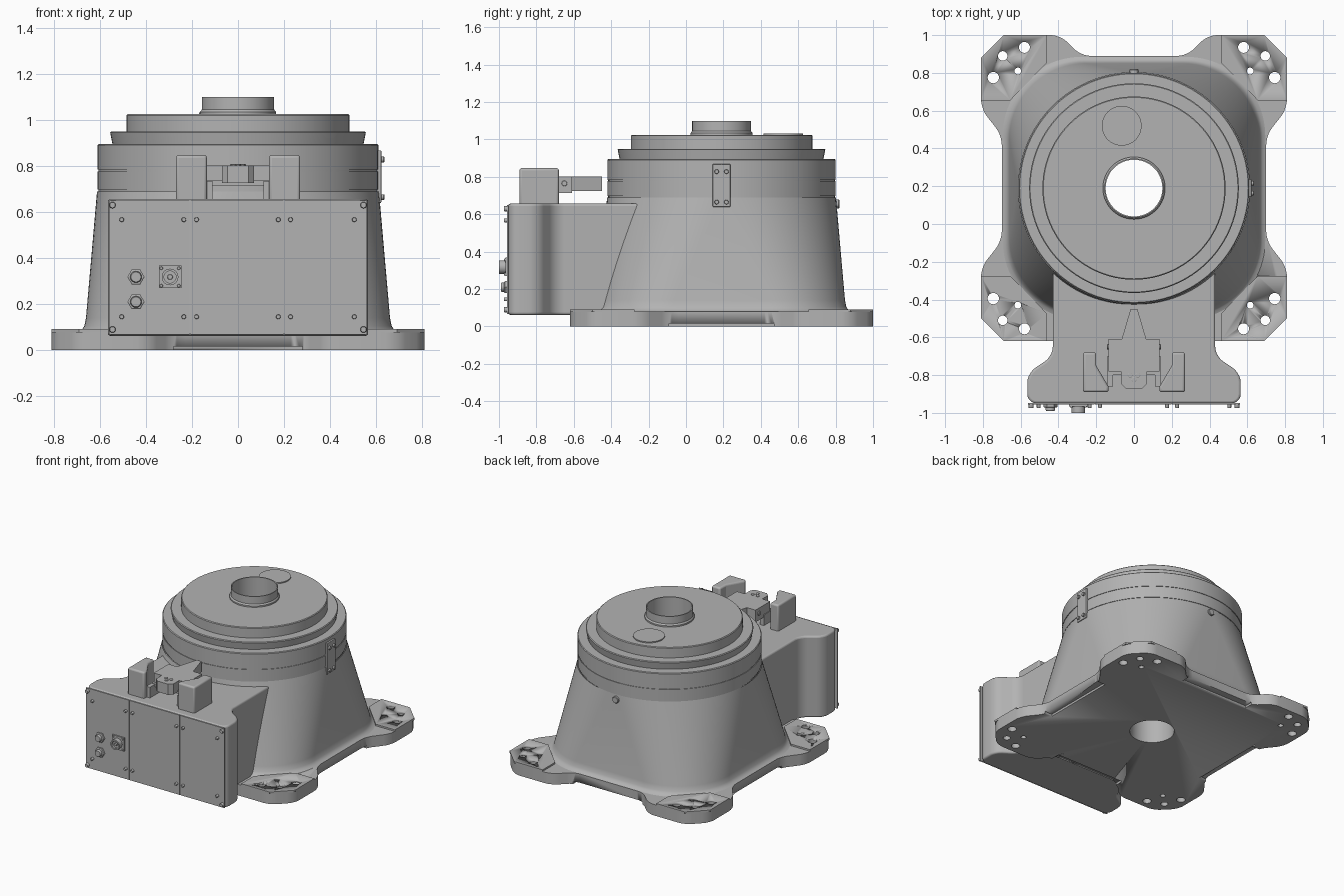
import bpy, bmesh, math
from mathutils import Vector

if "Cube" in bpy.data.objects:
    bpy.data.objects.remove(bpy.data.objects["Cube"])

CY = 0.19          # axis of the round body along y
FRONT = -0.95      # front face of the cabinet

grey = bpy.data.materials.new("cast grey")
grey.use_nodes = True
grey.diffuse_color = (0.45, 0.45, 0.45, 1)
grey.node_tree.nodes["Principled BSDF"].inputs["Base Color"].default_value = grey.diffuse_color


def finish(name, bm, bevel=0, angle=30):
    bmesh.ops.remove_doubles(bm, verts=bm.verts, dist=1e-5)
    bmesh.ops.recalc_face_normals(bm, faces=bm.faces)
    mesh = bpy.data.meshes.new(name)
    bm.to_mesh(mesh)
    bm.free()
    mesh.materials.append(grey)
    ob = bpy.data.objects.new(name, mesh)
    bpy.context.collection.objects.link(ob)
    bpy.ops.object.select_all(action='DESELECT')
    ob.select_set(True)
    bpy.context.view_layer.objects.active = ob
    bpy.ops.object.shade_smooth_by_angle(angle=math.radians(angle))
    if bevel:
        mod = ob.modifiers.new("edges", 'BEVEL')
        mod.width, mod.segments = bevel, 3
        mod.limit_method, mod.angle_limit = 'ANGLE', math.radians(50)
    return ob


def prism(name, pts, z0, z1, corner=0, bevel=0):
    """Extrude a plan outline, rounding its upright edges."""
    bm = bmesh.new()
    face = bm.faces.new([bm.verts.new((x, y, z0)) for x, y in pts])
    top = bmesh.ops.extrude_face_region(bm, geom=[face])["geom"]
    bmesh.ops.translate(bm, vec=(0, 0, z1 - z0),
                        verts=[g for g in top if isinstance(g, bmesh.types.BMVert)])
    if corner:
        upright = [e for e in bm.edges if abs(e.verts[0].co.z - e.verts[1].co.z) > 1e-4]
        bmesh.ops.bevel(bm, geom=upright, offset=corner, segments=5, profile=0.5,
                        affect='EDGES', clamp_overlap=True)
    return finish(name, bm, bevel)


def box(name, x0, x1, y0, y1, z0, z1, bevel=0):
    return prism(name, [(x0, y0), (x1, y0), (x1, y1), (x0, y1)], z0, z1, 0, bevel)


def lathe(name, profile, at=(0, CY, 0), axis=(0, 0, 1), steps=96):
    """Turn (radius, height) points about an axis."""
    bm = bmesh.new()
    vs = [bm.verts.new((r, 0, h)) for r, h in profile]
    edges = [bm.edges.new(p) for p in zip(vs, vs[1:])]
    bmesh.ops.spin(bm, geom=vs + edges, cent=(0, 0, 0), axis=(0, 0, 1),
                   angle=math.tau, steps=steps, use_duplicate=False)
    rot = Vector((0, 0, 1)).rotation_difference(Vector(axis))
    for v in bm.verts:
        v.co = rot @ v.co + Vector(at)
    return finish(name, bm)


def stud(name, at, axis, r, h, steps=16):
    return lathe(name, [(0, 0), (r, 0), (r, h * 0.85), (r * 0.85, h), (0, h)], at, axis, steps)


def cut(ob, cutter):
    mod = ob.modifiers.new("cut", 'BOOLEAN')
    mod.operation, mod.solver, mod.object = 'DIFFERENCE', 'EXACT', cutter
    bpy.context.view_layer.objects.active = ob
    bpy.ops.object.modifier_apply(modifier=mod.name)


def corner_pt(p, sx, sy):
    return (sx * p[0], CY + sy * (p[1] - CY))


# Base plate with four corner feet
quarter = [(0.28, 0.89), (0.39, 1.0), (0.69, 1.0), (0.81, 0.88), (0.81, 0.61), (0.70, 0.47)]
outline = []
for sx, sy, step in ((1, 1, 1), (1, -1, -1), (-1, -1, 1), (-1, 1, -1)):
    outline += [corner_pt(p, sx, sy) for p in quarter[::step]]
plate = prism("base_plate", outline, 0, 0.08, 0.05)

# Raised foot pads
pad_pts = [(0.46, 1.0), (0.46, 0.855), (0.655, 0.655), (0.81, 0.655), (0.81, 0.88), (0.69, 1.0)]
corners = [(sx, sy) for sx in (-1, 1) for sy in (-1, 1)]
pads = [prism("foot_pad", [corner_pt(p, sx, sy) for p in pad_pts], 0.078, 0.092)
        for sx, sy in corners]

# Bolt holes, central bore and shallow notches under the plate
bm = bmesh.new()
holes = [(0.58, 0.935, 0.029), (0.695, 0.89, 0.025), (0.745, 0.775, 0.03), (0.615, 0.81, 0.018)]
spots = [(*corner_pt(h, sx, sy), h[2]) for h in holes for sx, sy in corners] + [(0, CY, 0.15)]
for x, y, r in spots:
    made = bmesh.ops.create_cone(bm, cap_ends=True, segments=96 if r > 0.1 else 24,
                                 radius1=r, radius2=r, depth=0.4)
    bmesh.ops.translate(bm, vec=(x, y, 0), verts=made["verts"])
drill = finish("hole_cutter", bm)
for ob in [plate] + pads:
    cut(ob, drill)
bpy.data.objects.remove(drill)
for sx, sy in ((1, 0), (-1, 0), (0, 1), (0, -1)):
    cx, cy = sx * 0.70, CY + sy * 0.70
    hx, hy = (0.05, 0.28) if sx else (0.28, 0.05)
    notch = box("notch_cutter", cx - hx, cx + hx, cy - hy, cy + hy, -0.1, 0.016)
    cut(plate, notch)
    bpy.data.objects.remove(notch)

# Tapered body, rounded square below and circle above
bm = bmesh.new()
previous = None
for z, half, r in ((0.078, 0.70, 0.42), (0.086, 0.68, 0.41), (0.105, 0.667, 0.405),
                   (0.14, 0.66, 0.405), (0.69, 0.612, 0.612)):
    ring = []
    for q in range(4):
        mid = math.radians(45 + 90 * q)
        ox, oy = (math.copysign(half - r, f(mid)) for f in (math.cos, math.sin))
        for i in range(25):
            a = math.radians(90 * q + 90 * i / 24)
            ring.append(bm.verts.new((ox + r * math.cos(a), CY + oy + r * math.sin(a), z)))
    if previous:
        for i in range(len(ring)):
            j = (i + 1) % len(ring)
            bm.faces.new((previous[i], previous[j], ring[j], ring[i]))
    previous = ring
finish("tapered_body", bm, angle=45)

# Stepped turntable with hollow hub
lathe("turntable", [
    (0.15, 0.0), (0.15, 1.1), (0.157, 1.1), (0.157, 1.045), (0.165, 1.035), (0.165, 1.025),
    (0.48, 1.025), (0.485, 1.02), (0.485, 0.95), (0.55, 0.95), (0.555, 0.945), (0.545, 0.895),
    (0.605, 0.895), (0.61, 0.89), (0.61, 0.784), (0.606, 0.784), (0.606, 0.777), (0.61, 0.777),
    (0.61, 0.697), (0.606, 0.697), (0.606, 0.686), (0.59, 0.686)])
lathe("round_cover", [(0, 1.02), (0.105, 1.02), (0.105, 1.033), (0, 1.033)], (-0.065, 0.52, 0))

# Front cabinet with narrow neck
half = [(0.43, 0.0), (0.43, -0.70), (0.565, -0.79), (0.565, FRONT)]
prism("cabinet", half + [(-x, y) for x, y in half[::-1]], 0.062, 0.657, 0.05, 0.012)

# Cabinet cover panels and their screws
for x0, x1 in ((-0.56, -0.21), (-0.206, 0.198), (0.202, 0.56)):
    box("cover_panel", x0, x1, FRONT - 0.006, FRONT + 0.002, 0.068, 0.65)
screws = [(x, z, 0.01) for x in (-0.505, -0.235, -0.18, 0.175, 0.228, 0.505) for z in (0.145, 0.567)]
screws += [(x, z, 0.014) for x in (-0.545, 0.545) for z in (0.09, 0.63)]
for x, z, r in screws:
    stud("panel_screw", (x, FRONT, z), (0, -1, 0), r, 0.024)

# Cable sockets
for z in (0.21, 0.318):
    stud("socket_nut", (-0.443, FRONT, z), (0, -1, 0), 0.037, 0.022, 6)
    stud("socket_plug", (-0.443, FRONT, z), (0, -1, 0), 0.025, 0.04, 24)
box("connector_flange", -0.344, -0.246, FRONT - 0.016, FRONT, 0.27, 0.368)
lathe("connector_shell", [(0, 0.035), (0.026, 0.035), (0.026, 0.05), (0.036, 0.05), (0.036, 0)],
      (-0.295, FRONT, 0.318), (0, -1, 0), 32)
stud("connector_core", (-0.295, FRONT, 0.318), (0, -1, 0), 0.012, 0.045)
for dx in (-0.038, 0.038):
    for dz in (-0.038, 0.038):
        stud("flange_screw", (-0.295 + dx, FRONT, 0.318 + dz), (0, -1, 0), 0.007, 0.022, 12)

# Stop blocks on the cabinet
for s in (-1, 1):
    prism("stop_block", [(s * x, y) for x, y in ((0.27, -0.89), (0.27, -0.68), (0.20, -0.68),
                                                (0.20, -0.75), (0.135, -0.86), (0.135, -0.89))],
          0.64, 0.847, 0, 0.012)
    box("saddle_foot", min(s * 0.11, s * 0.14), max(s * 0.11, s * 0.14), -0.86, -0.70, 0.65, 0.735)

# Pointer bracket between the blocks
box("saddle", -0.135, 0.135, -0.80, -0.61, 0.715, 0.737)
arm = [(0.045, -0.87), (0.07, -0.845), (0.07, -0.78), (0.135, -0.78), (0.135, -0.61),
       (0.065, -0.61), (0.018, -0.45)]
prism("pointer", arm + [(-x, y) for x, y in arm[::-1]], 0.725, 0.803)
for x, y in ((-0.02, -0.80), (0.02, -0.80), (0, -0.825)):
    stud("pointer_screw", (x, y, 0.80), (0, 0, 1), 0.014, 0.008, 6)
for s in (-1, 1):
    stud("pointer_side_screw", (s * 0.13, -0.65, 0.765), (s, 0, 0), 0.015, 0.012)

# Side marker plate
box("marker_plate", 0.602, 0.622, CY - 0.047, CY + 0.047, 0.64, 0.868, 0.003)
for y in (CY - 0.026, CY + 0.026):
    for z in (0.665, 0.828):
        stud("marker_screw", (0.62, y, z), (1, 0, 0), 0.012, 0.015)

# Rear plug
stud("rear_plug", (0, CY + 0.60, 0.655), (0, 1, 0), 0.024, 0.03, 24)
